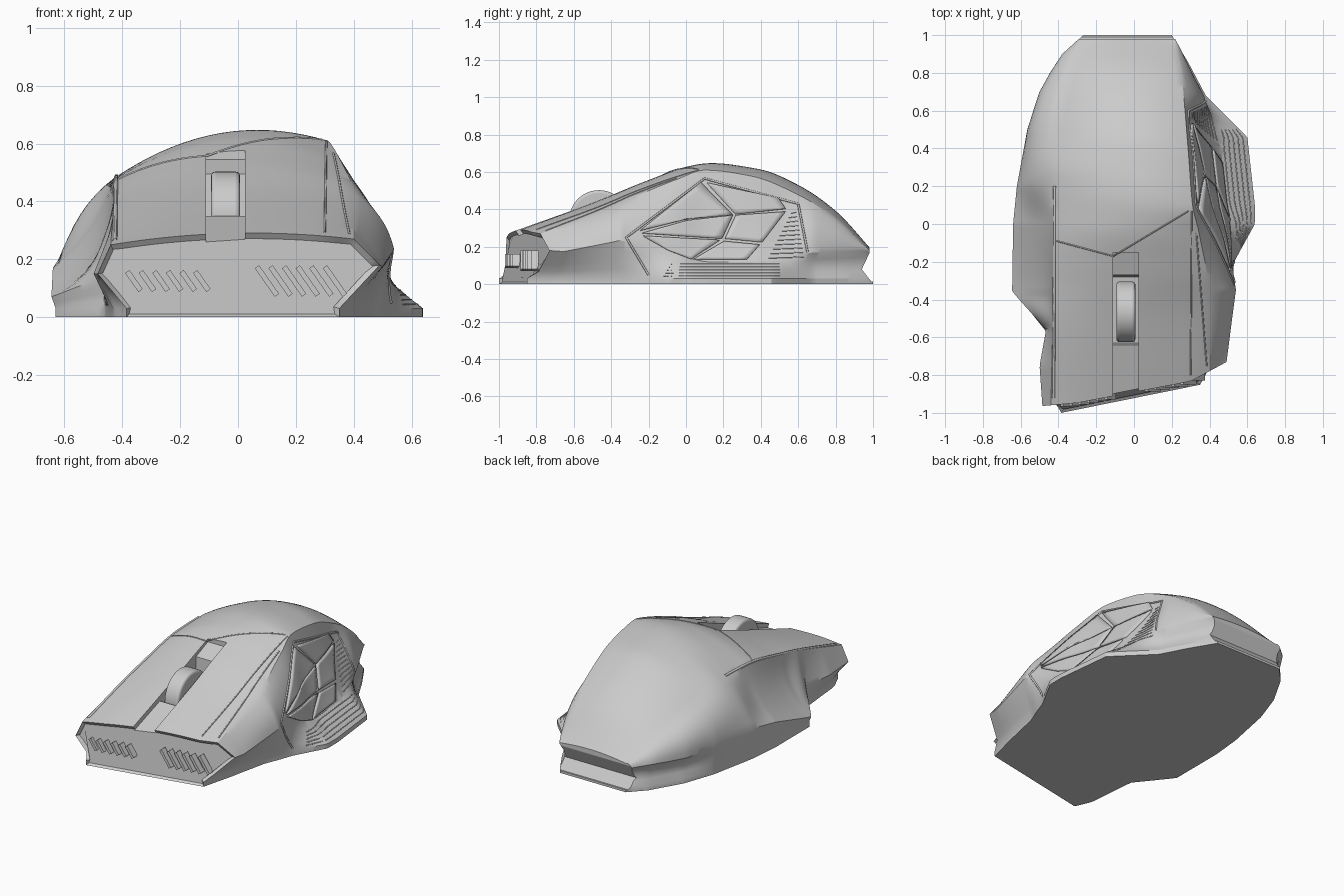
import bpy, bmesh, math
from mathutils import Vector
from mathutils.bvhtree import BVHTree

if "Cube" in bpy.data.objects:
    bpy.data.objects.remove(bpy.data.objects["Cube"], do_unlink=True)

grey = bpy.data.materials.new("plain grey")
grey.use_nodes = True
grey.diffuse_color = (0.6, 0.6, 0.6, 1)
grey.node_tree.nodes["Principled BSDF"].inputs["Base Color"].default_value = (0.6, 0.6, 0.6, 1)


def add_object(name, data):
    ob = bpy.data.objects.new(name, data)
    bpy.context.collection.objects.link(ob)
    data.materials.append(grey)
    return ob


def add_mesh(name, bm):
    bmesh.ops.recalc_face_normals(bm, faces=bm.faces)
    mesh = bpy.data.meshes.new(name)
    bm.to_mesh(mesh)
    return add_object(name, mesh)


def activate(ob):
    bpy.ops.object.select_all(action='DESELECT')
    ob.select_set(True)
    bpy.context.view_layer.objects.active = ob


def smooth(ob, degrees=30):
    activate(ob)
    bpy.ops.object.shade_smooth_by_angle(angle=math.radians(degrees))


def rail(keys, y, col, curved=True):
    """Value of one column of a keyed rail at y, without overshoot."""
    y = min(max(y, keys[0][0]), keys[-1][0])
    slopes = [(b[col] - a[col]) / (b[0] - a[0]) for a, b in zip(keys, keys[1:])]
    i = max(k for k in range(len(slopes)) if keys[k][0] <= y)

    def tangent(k):
        if k == 0 or k == len(slopes):
            return slopes[min(k, len(slopes) - 1)]
        a, b = slopes[k - 1], slopes[k]
        return 2 * a * b / (a + b) if a * b > 0 else 0

    h = keys[i + 1][0] - keys[i][0]
    t = (y - keys[i][0]) / h
    p, q = keys[i][col], keys[i + 1][col]
    if not curved:
        return p + (q - p) * t
    s = t * t * (3 - 2 * t)
    return p + (q - p) * s + h * t * (1 - t) * ((1 - t) * tangent(i) - t * tangent(i + 1))


# Rails of the shell: (y, x, z), or (y, value)
base_left = [(-.89, .35), (-.7, .40), (-.4, .46), (-.2, .53), (0, .64), (.1, .64),
             (.46, .60), (.68, .38), (.85, .29), (.95, .23), (1, .2)]
waist_left = [(-.89, .49, .18), (-.79, .50, .175), (-.37, .54, .235), (-.2, .52, .19),
              (.1, .49, .12), (.4, .46, .12), (.68, .37, .17), (.95, .23, .18), (1, .2, .165)]
crease_left = [(-.89, .40, .27), (-.4, .40, .42), (-.05, .345, .56), (.1, .31, .61),
               (.35, .29, .578), (.6, .27, .478), (.8, .25, .35), (1, .2, .165)]
crown = [(-.89, .29), (-.5, .435), (-.2, .555), (0, .62), (.15, .636), (.4, .605),
         (.6, .525), (.8, .39), (1, .175)]
shoulder_right = [(-.89, -.44, .25), (-.4, -.43, .40), (0, -.43, .475), (.25, -.43, .48),
                  (.5, -.41, .42), (.8, -.34, .3), (1, -.25, .16)]
waist_right = [(-.89, -.485, .15), (-.7, -.5, .15), (-.53, -.465, .14), (-.35, -.645, .07),
               (0, -.64, .17), (.2, -.62, .2), (.5, -.565, .18), (.7, -.5, .17),
               (.8, -.445, .17), (.9, -.38, .17), (1, -.27, .15)]
base_right = [(-.89, -.385), (-.8, -.43), (-.53, -.46), (-.35, -.63), (0, -.63), (.2, -.61),
              (.5, -.55), (.7, -.48), (.9, -.365), (1, -.27)]
bulge_left = [(-.89, 0), (-.35, .025), (-.1, .025), (.1, 0), (.5, -.02), (.7, .02), (1, .01)]
bulge_right = [(-.89, 0), (-.5, 0), (-.35, -.05), (0, -.03), (.25, .03), (.6, .05), (1, .01)]
tuck = [(.5, 0), (.7, -.03), (1, -.03)]


def span(a, b, steps, bulge):
    """Points from a up to b, bowed outwards by bulge."""
    d = (b - a).normalized()
    out = Vector((d.y, -d.x))
    return [a.lerp(b, i / steps) + out * bulge * 4 * (i / steps) * (1 - i / steps)
            for i in range(steps)]


def nose_shift(x):
    """Slant of the nose, with its corners swept back."""
    return .19 * x + (.35 if x > 0 else .1) * max(0, abs(x) - .3)


def section(y):
    def point(keys, curved=True):
        return Vector((rail(keys, y, 1, curved), rail(keys, y, 2, curved)))
    bl, br = rail(base_left, y, 1, False), rail(base_right, y, 1, False)
    lip_l, lip_r = Vector((bl, .03)), Vector((br, .03))
    wl, cl = point(waist_left, False), point(crease_left)
    sr, wr = point(shoulder_right), point(waist_right, False)
    rise = rail(crown, y, 1) - (cl.y + sr.y) / 2
    under = rail(tuck, y, 1)
    pts = [Vector((bl, 0))] + span(lip_l, wl, 4, under)
    pts += span(wl, cl, 8, rail(bulge_left, y, 1))
    pts += [p + Vector((0, rise * 4 * (i / 18) * (1 - i / 18)))
            for i, p in enumerate(span(cl, sr, 18, 0))]
    pts += span(sr, wr, 8, rail(bulge_right, y, 1)) + span(wr, lip_r, 4, under)
    pts += [lip_r, Vector((br, 0))]
    # Slanted nose with a lip at the foot
    w = max(0, (-.3 - y) / .59)
    return [(p.x, y + w * (nose_shift(p.x) - (.045 if p.y < .04 else 0)), p.y) for p in pts]


# Shell
bm = bmesh.new()
stations = 94
rings = [[bm.verts.new(c) for c in section(-.89 + 1.89 * i / stations)]
         for i in range(stations + 1)]
for a, b in zip(rings, rings[1:]):
    for i in range(len(a)):
        j = (i + 1) % len(a)
        bm.faces.new((a[i], a[j], b[j], b[i]))
nose = bm.faces.new(rings[0])
bm.faces.new(rings[-1])
bmesh.ops.recalc_face_normals(bm, faces=bm.faces)
bmesh.ops.inset_individual(bm, faces=[nose], thickness=.018, depth=-.015)
surface = BVHTree.FromBMesh(bm)
shell = add_mesh("shell", bm)


def cut(name, profile, x0, x1):
    """Cut a y-z profile, run from x0 to x1, out of the shell."""
    cb = bmesh.new()
    face = cb.faces.new([cb.verts.new((x0, y, z)) for y, z in profile])
    made = bmesh.ops.extrude_face_region(cb, geom=[face])["geom"]
    for v in made:
        if isinstance(v, bmesh.types.BMVert):
            v.co.x = x1
    cutter = add_mesh(name, cb)
    cutter.hide_render = True
    activate(shell)
    mod = shell.modifiers.new(name, 'BOOLEAN')
    mod.operation, mod.solver, mod.object = 'DIFFERENCE', 'EXACT', cutter
    bpy.ops.object.modifier_apply(modifier=name)
    bpy.data.objects.remove(cutter, do_unlink=True)


# Wheel slot with the channels before and behind it, and the undercut tail
cut("wheel_slot", [(-1.1, .19), (-.64, .35), (-.63, .25), (-.28, .3), (-.27, .495),
                   (-.15, .545), (-.15, .7), (-1.1, .7)], -.11, .025)
cut("tail_undercut", [(.98, .165), (.94, .08), (.99, .015), (1.2, .015), (1.2, .3), (.98, .3)],
    -.7, .7)
smooth(shell)

# Scroll wheel
bpy.ops.mesh.primitive_cylinder_add(vertices=48, radius=.16, depth=.1,
                                    location=(-.043, -.465, .343),
                                    rotation=(0, math.pi / 2, 0))
wheel = bpy.context.object
wheel.name = "scroll_wheel"
wheel.data.materials.append(grey)
bevel = wheel.modifiers.new("round", 'BEVEL')
bevel.width, bevel.segments = .015, 3
smooth(wheel, 40)


def from_side(y, z):
    hit = surface.ray_cast(Vector((2, y, z)), Vector((-1, 0, 0)))[0]
    return hit or Vector((.4, y, z))


def from_above(x, y):
    hit = surface.ray_cast(Vector((x, y, 2)), Vector((0, 0, -1)))[0]
    return hit or Vector((x, y, .25))


def seam(name, points, project, radius=.004, steps=14):
    """Thin line laid on the shell along a 2D path."""
    curve = bpy.data.curves.new(name, 'CURVE')
    curve.dimensions = '3D'
    curve.bevel_depth, curve.bevel_resolution = radius, 1
    path = [Vector(a).lerp(Vector(b), i / steps)
            for a, b in zip(points, points[1:]) for i in range(steps)] + [Vector(points[-1])]
    line = curve.splines.new('POLY')
    line.points.add(len(path) - 1)
    for p, q in zip(line.points, path):
        p.co = (*project(*q), 1)
    add_object(name, curve)


# Seams on top, and the rim of the side panel
seam("palm_seam", [(-.41, -.09), (-.11, -.17), (.29, .07)], from_above)
seam("right_button_ridge", [(-.425, -.92), (-.42, .2)], from_above, .008)
seam("left_button_seam", [(.30, -.8), (.305, .07)], from_above)
seam("left_edge_seam", [(.385, -.75), (.33, -.05)], from_above)
seam("panel_rim", [(-.2, .05), (-.32, .25), (.1, .565), (.6, .43), (.65, .17)], from_side, .006)

# Thumb grip pads, as quads in y-z laid on the side
pads = {
    "rear_upper": [(.1, .545), (.26, .37), (.54, .4), (.5, .46)],
    "front_upper": [(-.26, .28), (0, .345), (.26, .37), (.08, .55)],
    "front_middle": [(-.25, .27), (.2, .24), (.26, .37), (0, .34)],
    "rear_middle": [(.2, .24), (.41, .22), (.54, .39), (.26, .37)],
    "front_lower": [(-.24, .26), (-.1, .18), (.03, .13), (.19, .235)],
    "rear_lower": [(.03, .13), (.33, .13), (.4, .21), (.2, .23)],
}
n = 8
for name, quad in pads.items():
    c = [Vector(q) for q in quad]
    mid = sum(c, Vector((0, 0))) / 4
    a, b, d, e = [mid.lerp(q, .95) for q in c]
    pb = bmesh.new()
    grid = [[pb.verts.new(from_side(*a.lerp(b, i / n).lerp(e.lerp(d, i / n), j / n)))
             for j in range(n + 1)] for i in range(n + 1)]
    for i in range(n):
        for j in range(n):
            pb.faces.new((grid[i][j], grid[i + 1][j], grid[i + 1][j + 1], grid[i][j + 1]))
    pad = add_mesh("thumb_pad_" + name, pb)
    solid = pad.modifiers.new("thickness", 'SOLIDIFY')
    solid.thickness, solid.offset = .02, 0
    smooth(pad)

# Fine ribbing on the thumb rest and behind the pads
for i in range(5):
    z = .045 + i * .016
    seam("rest_rib", [(-.12 + i * .01, z), (.5, z)], from_side, .003)
for i in range(11):
    z = .14 + i * .024
    seam("rear_rib", [(.44 + i * .012, z), (.63 - i * .004, z + .006)], from_side, .003)

# Slanted fins in the nose grille
for start, count, height in ((.1, 6, .12), (-.36, 6, .08)):
    for i in range(count):
        x = start + i * .047
        bpy.ops.mesh.primitive_cube_add(size=1, location=(x, -.885 + nose_shift(x), .125),
                                        rotation=(0, math.radians(-35), 0))
        fin = bpy.context.object
        fin.name = "nose_fin"
        fin.scale = (.018, .04, height)
        fin.data.materials.append(grey)
